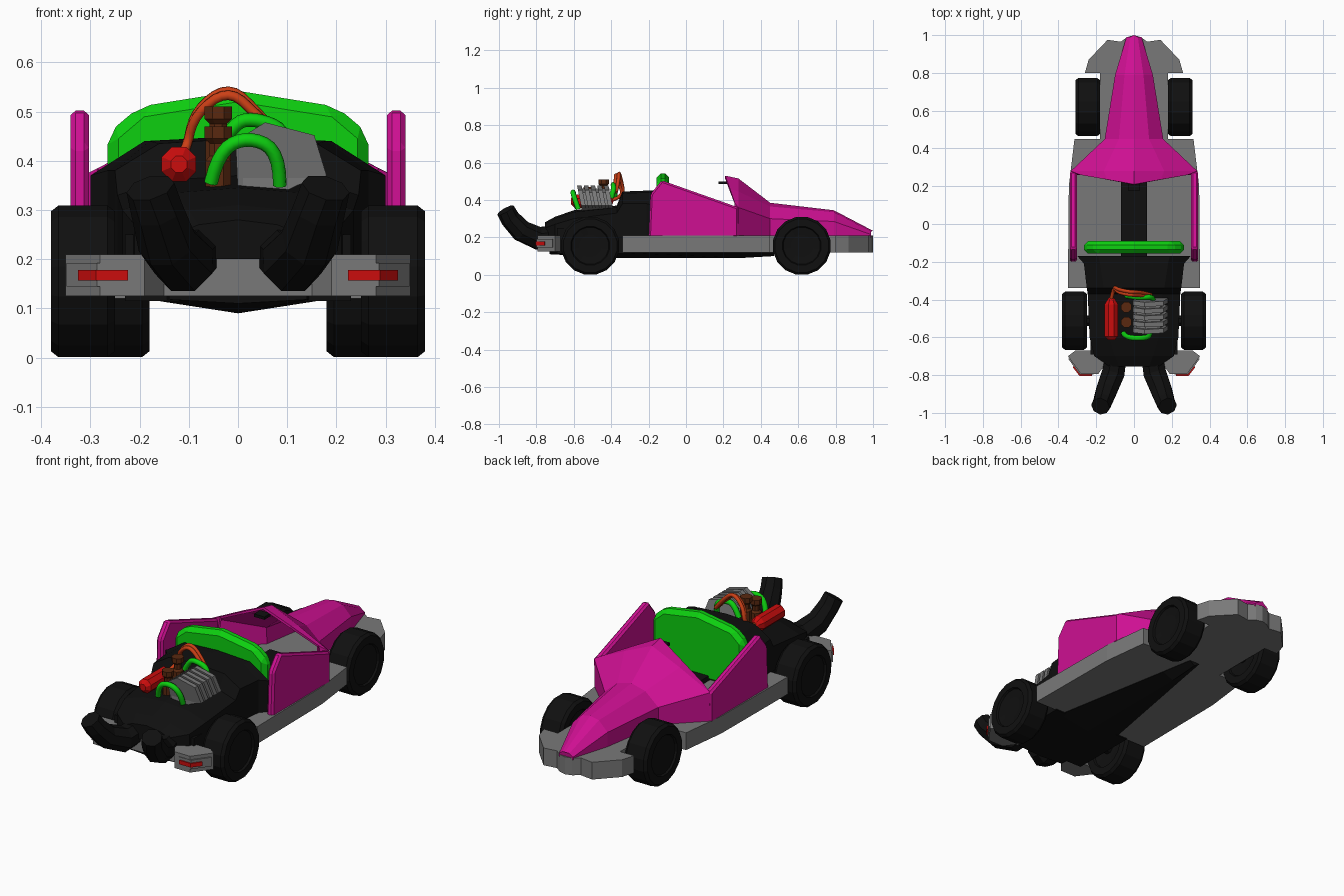
import bpy, bmesh, math
from mathutils import Vector, Matrix

if "Cube" in bpy.data.objects:
    bpy.data.objects.remove(bpy.data.objects["Cube"])


def material(name, *rgb):
    m = bpy.data.materials.new(name)
    m.use_nodes = True
    m.diffuse_color = (*rgb, 1)
    m.node_tree.nodes["Principled BSDF"].inputs["Base Color"].default_value = (*rgb, 1)
    return m


PINK = material("magenta_paint", .62, .005, .29)
GRAY = material("chassis_gray", .19, .19, .19)
BLACK = material("black", .005, .005, .005)
GREEN = material("bright_green", .004, .63, .005)
RED = material("red", .6, .004, .004)
BROWN = material("brown", .1, .022, .005)
ORANGE = material("orange", .6, .05, .008)


def finish(name, bm, mat):
    bmesh.ops.recalc_face_normals(bm, faces=bm.faces)
    mesh = bpy.data.meshes.new(name)
    bm.to_mesh(mesh)
    bm.free()
    mesh.materials.append(mat)
    ob = bpy.data.objects.new(name, mesh)
    bpy.context.collection.objects.link(ob)
    return ob


def bevel(ob, width):
    mod = ob.modifiers.new("bevel", 'BEVEL')
    mod.width, mod.segments = width, 1
    return ob


def prism(name, pts, axis, lo, hi, mat):
    """Extrude a 2D outline along one axis."""
    place = {"x": lambda p, c: (c, p[0], p[1]), "y": lambda p, c: (p[0], c, p[1]),
             "z": lambda p, c: (p[0], p[1], c)}[axis]
    bm = bmesh.new()
    face = bm.faces.new([bm.verts.new(place(p, lo)) for p in pts])
    ext = bmesh.ops.extrude_face_region(bm, geom=[face])
    step = Vector(place((0, 0), hi - lo))
    bmesh.ops.translate(bm, vec=step, verts=[v for v in ext["geom"] if isinstance(v, bmesh.types.BMVert)])
    return finish(name, bm, mat)


def box(name, x0, x1, y0, y1, z0, z1, mat):
    return prism(name, [(x0, y0), (x1, y0), (x1, y1), (x0, y1)], "z", z0, z1, mat)


def mirrored(half):
    """Close a half outline by reflecting it in x."""
    return half + [(-p[0], *p[1:]) for p in reversed(half) if p[0] > 0]


def loft(name, halves, mat, solid=True):
    """Bridge mirrored cross-sections of 3D points."""
    bm = bmesh.new()
    rings = [[bm.verts.new(p) for p in mirrored(h)] for h in halves]
    n = len(rings[0])
    for a, b in zip(rings, rings[1:]):
        for i in range(n if solid else n - 1):
            j = (i + 1) % n
            bm.faces.new((a[i], a[j], b[j], b[i]))
    bm.faces.new(rings[0])
    if solid:
        bm.faces.new(rings[-1])
    return finish(name, bm, mat)


def lathe(name, profile, center, axis, sides, mat):
    """Stack (radius, offset) rings along an axis and cap both ends."""
    turn = {"x": Matrix.Rotation(math.pi / 2, 4, 'Y'), "y": Matrix.Rotation(-math.pi / 2, 4, 'X'),
            "z": Matrix.Identity(4)}[axis]
    bm = bmesh.new()
    rings = []
    for r, h in profile:
        angles = [math.tau * (i + .5) / sides for i in range(sides)]
        rings.append([bm.verts.new((r * math.cos(a), r * math.sin(a), h)) for a in angles])
    for a, b in zip(rings, rings[1:]):
        for i in range(sides):
            j = (i + 1) % sides
            bm.faces.new((a[i], a[j], b[j], b[i]))
    bm.faces.new(rings[0])
    bm.faces.new(rings[-1])
    bmesh.ops.transform(bm, matrix=Matrix.Translation(center) @ turn, verts=bm.verts)
    return finish(name, bm, mat)


def tube(name, pts, radius, mat, smooth=True):
    """Sweep a round section along points and keep it as a mesh."""
    cu = bpy.data.curves.new(name, 'CURVE')
    cu.dimensions, cu.bevel_depth, cu.bevel_resolution = '3D', radius, 2
    cu.use_fill_caps = True
    sp = cu.splines.new('NURBS' if smooth else 'POLY')
    sp.points.add(len(pts) - 1)
    for sp_point, p in zip(sp.points, pts):
        sp_point.co = (*p, 1)
    if smooth:
        sp.use_endpoint_u, sp.order_u, sp.resolution_u = True, 3, 4
    ob = bpy.data.objects.new(name + "_path", cu)
    bpy.context.collection.objects.link(ob)
    bpy.context.view_layer.update()
    mesh = bpy.data.meshes.new_from_object(ob.evaluated_get(bpy.context.evaluated_depsgraph_get()))
    bpy.data.objects.remove(ob)
    mesh.materials.clear()
    mesh.materials.append(mat)
    for f in mesh.polygons:
        f.material_index, f.use_smooth = 0, smooth
    bpy.context.collection.objects.link(bpy.data.objects.new(name, mesh))


# Chassis pan with narrow front axle bay and pointed bumper
pan = [(.35, -.34), (.345, .2), (.315, .45), (.18, .45), (.18, .8), (.26, .8), (.24, .87),
       (.14, .975), (.07, .965), (.035, .99), (0, 1)]
prism("chassis_pan", mirrored(pan), "z", .12, .21, GRAY)
rear = [(0, -.67), (.31, -.67), (.35, -.7), (.28, -.795), (.19, -.795), (.15, -.74), (0, -.74)]
prism("rear_bumper", rear + [(-x, y) for x, y in reversed(rear[1:-1])], "z", .125, .21, GRAY)

# Keel and rear underbody
loft("keel", [[(w, y, .125), (w, y, .118), (0, y, z)] for y, w, z in
              ((-.73, .14, .11), (-.36, .18, .09), (.3, .06, .09), (.47, .03, .1))], BLACK)
box("rear_underbody", -.23, .23, -.69, -.33, .115, .25, BLACK)

# Rear engine cowl
cowl = ((-.17, .3, .37, .19, .45), (-.21, .265, .38, .18, .45), (-.34, .25, .38, .16, .445),
        (-.37, .245, .33, .15, .37), (-.6, .235, .3, .13, .345), (-.7, .21, .27, .1, .31), (-.755, .13, .25, .08, .28))
loft("rear_cowl", [[(w, y, .2), (w, y, zs), (wt, y, zt - .01), (0, y, zt)]
                   for y, w, zs, wt, zt in cowl], BLACK)

# Nose and hood shell rising to a peak ahead of the cockpit
hood = loft("hood", [
    [(.04, .99, .2), (.04, .99, .215), (.02, .99, .23), (0, 1, .235)],
    [(.1, .79, .2), (.1, .79, .285), (.05, .79, .335), (0, .79, .345)],
    [(.155, .45, .2), (.155, .45, .3), (.08, .45, .365), (0, .45, .385)],
    [(.33, .28, .2), (.335, .28, .36), (.16, .28, .445), (0, .28, .515)],
    [(.32, .26, .2), (.285, .26, .385), (.14, .235, .46), (0, .21, .53)]], PINK, solid=False)
shell = hood.modifiers.new("thickness", 'SOLIDIFY')
shell.thickness, shell.offset = .012, -1

# Cockpit
box("center_tunnel", -.068, .068, -.18, .36, .2, .235, BLACK)
box("mirror", -.03, .03, .175, .225, .485, .5, BLACK)
seat = [(.265, .2), (.265, .455), (.2, .51), (0, .542)]
bevel(prism("seat_back", mirrored(seat), "y", -.157, -.09, GREEN), .022)
door = [(-.2, .2), (-.19, .43), (-.13, .505), (.28, .36), (.28, .2)]

# Paired parts
lamp = [(.215, -.79), (.282, -.79), (.34, -.71)]
for s, side in ((1, "left"), (-1, "right")):
    x0, x1 = sorted((s * .303, s * .34))
    bevel(prism(side + "_door", door, "x", x0, x1, PINK), .01)

    # Wheels with a recessed hub on each side
    for end, x, y in (("front", .245, .619), ("rear", .315, -.512)):
        rim = [(.06, -.05), (.1, -.055), (.105, -.065), (.145, -.065), (.157, -.05)]
        lathe(f"{side}_{end}_wheel", rim + [(r, -h) for r, h in reversed(rim)],
              (s * x, y, .155), "x", 16, BLACK)

    # Tail lamps wrap the bumper corner
    for part, grow, z0, z1, mat in (("frame", .008, .145, .192, GRAY), ("lens", .014, .157, .178, RED)):
        cut = .0 if part == "frame" else .25
        a, b, c = (Vector(p) for p in lamp)
        a, c = a.lerp(b, cut / 2), c.lerp(b, cut * 2)
        outer = [a + Vector((0, -grow)), b + Vector((grow / 2, -grow)), c + Vector((grow, -grow / 2))]
        pts = [(s * p.x, p.y) for p in outer + [c + Vector((-.02, .01)), b + Vector((-.01, .02)), a + Vector((0, .02))]]
        prism(f"{side}_tail_lamp_{part}", pts, "z", z0, z1, mat)

    # Upswept exhausts
    path = ((.095, -.7, .21, .06), (.11, -.79, .195, .065), (.145, -.88, .235, .06),
            (.165, -.94, .3, .053), (.178, -.965, .345, .05))
    bm = bmesh.new()
    rings = []
    for i, (x, y, z, r) in enumerate(path):
        lo, hi = Vector(path[max(i - 1, 0)][:3]), Vector(path[min(i + 1, len(path) - 1)][:3])
        turn = (hi - lo).to_track_quat('Z', 'Y')
        ring = [Vector((x, y, z)) + turn @ Vector((r * math.cos(a), r * math.sin(a), 0))
                for a in (math.tau * (k + .5) / 8 for k in range(8))]
        rings.append([bm.verts.new((s * p.x, p.y, p.z)) for p in ring])
    for a, b in zip(rings, rings[1:]):
        for k in range(8):
            bm.faces.new((a[k], a[k - 1], b[k - 1], b[k]))
    bm.faces.new(rings[0])
    tip = bm.faces.new(rings[-1])
    bmesh.ops.inset_region(bm, faces=[tip], thickness=.012, depth=-.02)
    finish(side + "_exhaust", bm, BLACK)

for end, y in (("front", .619), ("rear", -.512)):
    lathe(end + "_axle", [(.03, -.27), (.03, .27)], (0, y, .155), "x", 8, BLACK)

# Finned engine block
fin = [(-.005, .44), (.055, .478), (.155, .452), (.18, .37), (.06, .33), (0, .33)]
prism("engine_core", [(.01, .43), (.06, .46), (.14, .44), (.16, .37), (.06, .32), (.01, .32)], "y", -.56, -.41, GRAY)
for i in range(5):
    y = -.555 + i * .036
    plate = prism(f"engine_fin_{i + 1}", fin, "y", y - .012, y + .012, GRAY)
    for v in plate.data.vertices:
        v.co.y -= (v.co.z - .4) * .2

# Carburettors
for i, (y, top) in enumerate(((-.44, .51), (-.52, .47))):
    rings = [(.028, .33), (.028, top - .07), (.019, top - .06), (.019, top - .035),
             (.03, top - .025), (.03, top)]
    lathe(f"carburettor_{i + 1}", rings, (-.04, y, 0), "z", 8, BROWN)

# Canister and hoses
lathe("canister", [(.018, -.115), (.038, -.095), (.038, .075), (.022, .1), (.012, .11)],
      (-.12, -.5, .393), "y", 8, RED)
tube("rear_hose", [(-.055, -.58, .355), (-.04, -.6, .42), (.02, -.605, .45), (.085, -.6, .42), (.085, -.575, .35)],
     .014, GREEN)
tube("front_hose", [(-.04, -.38, .42), (-.01, -.385, .48), (.04, -.39, .485), (.1, -.385, .46), (.1, -.4, .41)],
     .014, GREEN)
for i, d in enumerate((0, .016)):
    tube(f"fuel_line_{i + 1}", [(-.12, -.395, .4), (-.105, -.33, .42), (-.09, -.345 - d, .5 - d / 2), (-.02, -.36 - d, .555 - d / 2),
                                (.04, -.36 - d, .5 - d / 2), (.09, -.375 - d, .44)], .01, ORANGE)
